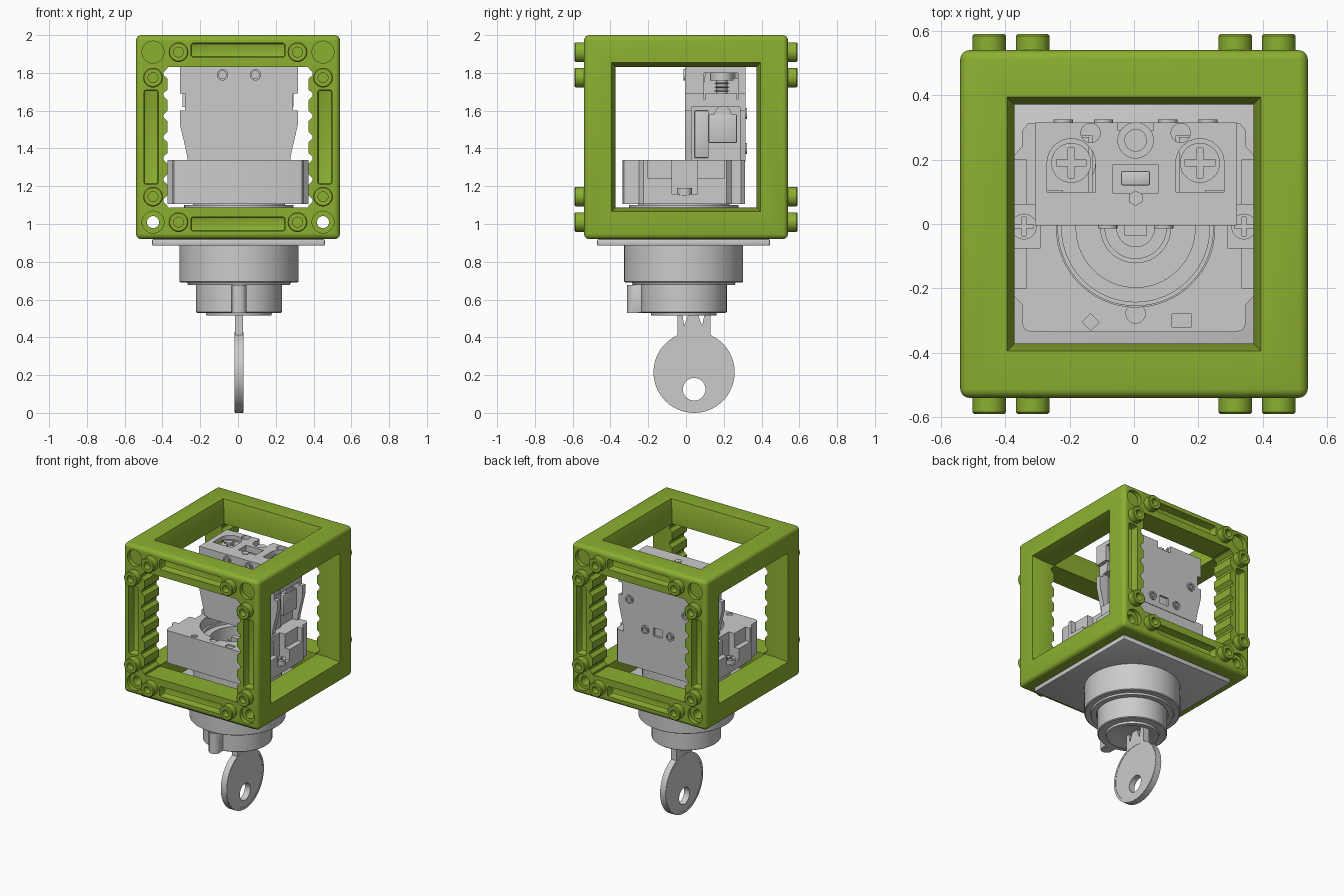
import bpy, bmesh, math
from mathutils import Matrix, Vector

if "Cube" in bpy.data.objects:
    bpy.data.objects.remove(bpy.data.objects["Cube"])

ZC = 1.46          # centre height of the cube frame
CX, CY = 0.005, -0.012   # axis of the lock


def finish(name, bm, bevel=0, segs=2):
    bmesh.ops.recalc_face_normals(bm, faces=bm.faces)
    if bevel:
        bmesh.ops.bevel(bm, geom=bm.edges[:], offset=bevel, segments=segs, profile=0.5, affect='EDGES')
    me = bpy.data.meshes.new(name)
    bm.to_mesh(me)
    bm.free()
    ob = bpy.data.objects.new(name, me)
    bpy.context.collection.objects.link(ob)
    return ob


def box(name, x, y, z, bevel=0, segs=2):
    bm = bmesh.new()
    c = Matrix.Translation(((x[0] + x[1]) / 2, (y[0] + y[1]) / 2, (z[0] + z[1]) / 2))
    s = Matrix.Diagonal((abs(x[1] - x[0]), abs(y[1] - y[0]), abs(z[1] - z[0]), 1))
    bmesh.ops.create_cube(bm, size=1, matrix=c @ s)
    return finish(name, bm, bevel, segs)


def prism(name, pts, lo, hi, axis):
    place = {'x': lambda u, v, w: (w, u, v), 'y': lambda u, v, w: (u, w, v), 'z': lambda u, v, w: (u, v, w)}[axis]
    bm = bmesh.new()
    f = bm.faces.new([bm.verts.new(place(u, v, lo)) for u, v in pts])
    ext = bmesh.ops.extrude_face_region(bm, geom=[f])['geom']
    move = Vector(place(0, 0, hi - lo))
    bmesh.ops.translate(bm, verts=[g for g in ext if isinstance(g, bmesh.types.BMVert)], vec=move)
    return finish(name, bm)


def cone(name, c, r1, r2, depth, direction=(0, 0, 1), n=32, turn=0):
    bm = bmesh.new()
    rot = Vector((0, 0, 1)).rotation_difference(Vector(direction)).to_matrix().to_4x4()
    bmesh.ops.create_cone(bm, cap_ends=True, segments=n, radius1=r1, radius2=r2, depth=depth,
                          matrix=Matrix.Translation(c) @ rot @ Matrix.Rotation(turn, 4, 'Z'))
    return finish(name, bm)


def cyl(name, c, r, depth, direction=(0, 0, 1), n=32):
    return cone(name, c, r, r, depth, direction, n)


def lathe(name, profile, c, direction=(0, 0, 1), n=64):
    bm = bmesh.new()
    vs = [bm.verts.new((r, 0, z)) for r, z in profile]
    es = [bm.edges.new((vs[i - 1], vs[i])) for i in range(len(vs))]
    bmesh.ops.spin(bm, geom=vs + es, cent=(0, 0, 0), axis=(0, 0, 1), angle=2 * math.pi, steps=n)
    bmesh.ops.remove_doubles(bm, verts=bm.verts, dist=1e-5)
    rot = Vector((0, 0, 1)).rotation_difference(Vector(direction)).to_matrix().to_4x4()
    bm.transform(Matrix.Translation(c) @ rot)
    return finish(name, bm)


def cut(ob, *cutters):
    bpy.context.view_layer.objects.active = ob
    for c in cutters:
        c.hide_render = True
        m = ob.modifiers.new('cut', 'BOOLEAN')
        m.operation, m.solver, m.object = 'DIFFERENCE', 'EXACT', c
        bpy.ops.object.modifier_apply(modifier=m.name)
        bpy.data.objects.remove(c)


def screw(name, x, y, z, r):
    head = cyl(name, (x, y, z - 0.02), r, 0.04)
    a, b = r * 0.75, r * 0.16
    cut(head, box('c', (x - a, x + a), (y - b, y + b), (z - .02, z + .02)),
        box('c', (x - b, x + b), (y - a, y + a), (z - .02, z + .02)))


green = bpy.data.materials.new('green')
green.diffuse_color = (0.26, 0.43, 0.03, 1)
green.use_nodes = True
green.node_tree.nodes["Principled BSDF"].inputs["Base Color"].default_value = green.diffuse_color

# cube frame with windows on all six sides
H, W, L = 0.54, 0.372, (-0.7, 0.7)
frame = box('cube_frame', (-H, H), (-H, H), (ZC - H, ZC + H), 0.028, 4)
w, wz = (-W, W), (ZC - W, ZC + W)
cut(frame, box('c', L, w, wz), box('c', w, L, wz), box('c', w, w, (ZC - .7, ZC + .7)))
for d in ((1, 0, 0), (-1, 0, 0), (0, 0, 1), (0, 0, -1)):
    c = Vector((0, 0, ZC)) + Vector(d) * 0.5
    cut(frame, cone('c', c, 0.37 * 2 ** .5, 0.397 * 2 ** .5, 0.1, d, 4, math.pi / 4))
# toothed inner edges of the posts
for s in (-1, 1):
    for k in range(-3, 4):
        z = ZC + k * 0.112
        cut(frame, prism('c', [(s * .36, z - .04), (s * .394, z - .008), (s * .394, z + .008), (s * .36, z + .04)],
                         -0.6, 0.6, 'y'))
# corner holes, slots and connecting studs on front and back
for sx in (-1, 1):
    for sz in (-1, 1):
        cut(frame, cyl('c', (sx * .45, 0, ZC + sz * .45), 0.032, 1.4, (0, 1, 0), 24))
for sy in (-1, 1):
    ys = (sy * 0.48, sy * 0.6)
    for s in (-1, 1):
        zc, xc = ZC + s * 0.46, s * 0.46
        cut(frame, box('c', (-.25, .25), ys, (zc - .037, zc + .037), 0.012),
            box('c', (xc - .038, xc + .038), ys, (ZC - .25, ZC + .25), 0.012))
        for sz in (-1, 1):
            cut(frame, cyl('c', (s * .45, sy * .54, ZC + sz * .45), 0.058, 0.06, (0, 1, 0)))
            for px, pz in ((.315, .45), (.45, .315)):
                stud = lathe('stud', [(.026, .015), (.026, .06), (.047, .06), (.052, .055), (.052, 0), (0, 0), (0, .015)],
                             (s * px, sy * .53, ZC + sz * pz), (0, sy, 0), 32)
                stud.data.materials.append(green)
frame.data.materials.append(green)

# square mounting plate and round bezel below the frame
box('mounting_plate', (-.455, .46), (-.47, .445), (.885, .92), 0.008)
lathe('bezel_ring', [(0, .885), (.315, .885), (.315, .695), (.308, .69), (.275, .69), (.27, .678), (.235, .678),
                     (.235, .70), (0, .70)], (CX, CY, 0))
lathe('lock_barrel', [(0, .72), (.228, .72), (.228, .535), (.222, .53), (.175, .53), (.172, .515), (.14, .515),
                      (.12, .525), (0, .525)], (CX, CY, 0))
index_tab = box('index_tab', (-.038, .045), (-.285, -.2), (.53, .678), 0.006)
cyl('index_tab_nose', (CX, -.272, .604), 0.04, 0.148)

# key with round bow and notched blade
ang = math.asin(0.088 / 0.215)
bow = [(.043 + .215 * math.sin(a), .215 + .215 * math.cos(a))
       for a in [ang + (2 * math.pi - 2 * ang) * i / 48 for i in range(49)]]
key = prism('key', bow + [(-.045, .53), (-.02, .53), (-.01, .46), (.015, .53), (.06, .53), (.085, .46), (.1, .53), (.131, .53)],
            -.017, .027, 'x')
cut(key, cyl('c', (0, .043, .125), 0.06, 0.3, (1, 0, 0)))
lathe('key_rim', [(.197, -.024), (.212, -.024), (.212, .024), (.197, .024)], (CX, .043, .215), (1, 0, 0))

# threaded neck and lock core seen inside the bore
lathe('neck', [(.185, .9), (.25, .9), (.29, .93), (.29, 1.1), (.243, 1.1), (.243, 1.27), (.23, 1.27), (.23, 1.25),
               (.185, 1.25)], (CX, CY, 0))
lathe('lock_core', [(0, .9), (.186, .9), (.186, 1.14), (.11, 1.14), (.11, 1.2), (.095, 1.2), (.095, 1.17), (.06, 1.17),
                    (.06, 1.22), (0, 1.22)], (CX, CY, 0))
box('core_tab', (-.03, .04), (-.035, .0), (1.2, 1.26))

# holder block with stepped sides, bore and screw recesses
side = [(.32, -.335), (.34, -.328), (.348, -.308), (.348, -.25), (.372, -.225), (.372, .215), (.348, .24), (.348, .29), (.33, .312)]
block = prism('holder_block', side + [(-x, y) for x, y in reversed(side)], 1.105, 1.34, 'z')
cut(block, cyl('c', (CX, CY, 1.2), 0.246, 0.5, n=64))
for s in (-1, 1):
    cut(block, box('c', (s * .29, s * .5), (-.075, .06), (1.16, 1.5)),
        box('c', (s * .335, s * .5), (-.2, .2), (1.24, 1.5)))
    screw('fixing_screw', s * .342, -.008, 1.19, 0.04)
cut(block, cyl('c', (CX, -.278, 1.34), 0.03, 0.02), cyl('c', (-.135, -.305, 1.34), 0.026, 0.02, n=4),
    box('c', (.118, .178), (-.32, -.28), (1.33, 1.36)))

# contact body, tapered towards the bottom
half = [(.27, 1.33), (.278, 1.38), (.313, 1.53), (.313, 1.6), (.285, 1.6), (.285, 1.69), (.313, 1.69), (.313, 1.83)]
body = prism('contact_body', [(CX + x, z) for x, z in half] + [(CX - x, z) for x, z in reversed(half)], -.005, .315, 'y')
cut(body, box('c', (-.065, .075), (.095, .185), (1.74, 1.9)), cyl('c', (CX, .26, 1.8), 0.055, 0.16))
for s in (-1, 1):
    tx = CX + s * 0.2
    cut(body, box('c', (s * .13, s * .5), (.095, .275), (1.66, 1.8)),
        box('c', (s * .235, s * .5), (.03, .285), (1.3, 1.62)),
        cyl('c', (tx, .19, 1.83), 0.075, 0.2),
        box('c', (tx - .075, tx + .075), (.1, .19), (1.75, 1.9)),
        cyl('c', (CX + s * .14, .283, 1.82), 0.03, 0.1))
    # terminal screw, clamp and spring contacts on each side
    screw('terminal_screw', tx, .19, 1.8, 0.062)
    cyl('terminal_shank', (tx, .19, 1.71), 0.03, 0.12)
    for k in range(4):
        lathe('thread', [(.028, -.005), (.042, 0), (.028, .005)], (tx, .19, 1.685 + k * .02), n=24)
    box('clamp_plate', (s * .14, s * .29), (.1, .27), (1.655, 1.69))
    prism('clamp_spring', [(.09, 1.8), (.105, 1.8), (.075, 1.62), (.055, 1.62)], min(s * .22, s * .295), max(s * .22, s * .295), 'x')
    box('inner_contact', (s * .2, s * .262), (.045, .12), (1.35, 1.6), 0.005)
    box('outer_contact', (s * .2, s * .28), (.12, .27), (1.43, 1.58), 0.005)
    cyl('contact_roller', (s * .245, .195, 1.58), 0.045, 0.06, (1, 0, 0))
    # rivets on front and back walls
    for px, py, pz, d in ((.087, -.004, 1.79, -1), (.1, .314, 1.4, 1), (.225, .314, 1.585, 1)):
        lathe('rivet', [(0, -.01), (.03, -.01), (.03, .01), (.02, .01), (.02, .0), (.011, .0), (.011, .008), (0, .008)],
              (CX + s * px, py, pz), (0, d, 0), 24)
cut(body, box('c', (-.03, .04), (.3, .4), (1.37, 1.43)), box('c', (-.05, .06), (.29, .4), (1.78, 1.9)))
cyl('centre_post', (CX, .26, 1.76), 0.035, 0.1)
cyl('centre_pin', (CX, .08, 1.825), 0.024, 0.02, n=6)
box('latch', (-.04, .05), (.12, .165), (1.7, 1.8), 0.006)

# smooth the round surfaces, keep the edges sharp
bpy.ops.object.select_all(action='SELECT')
bpy.context.view_layer.objects.active = frame
bpy.ops.object.shade_smooth_by_angle(angle=math.radians(30))
